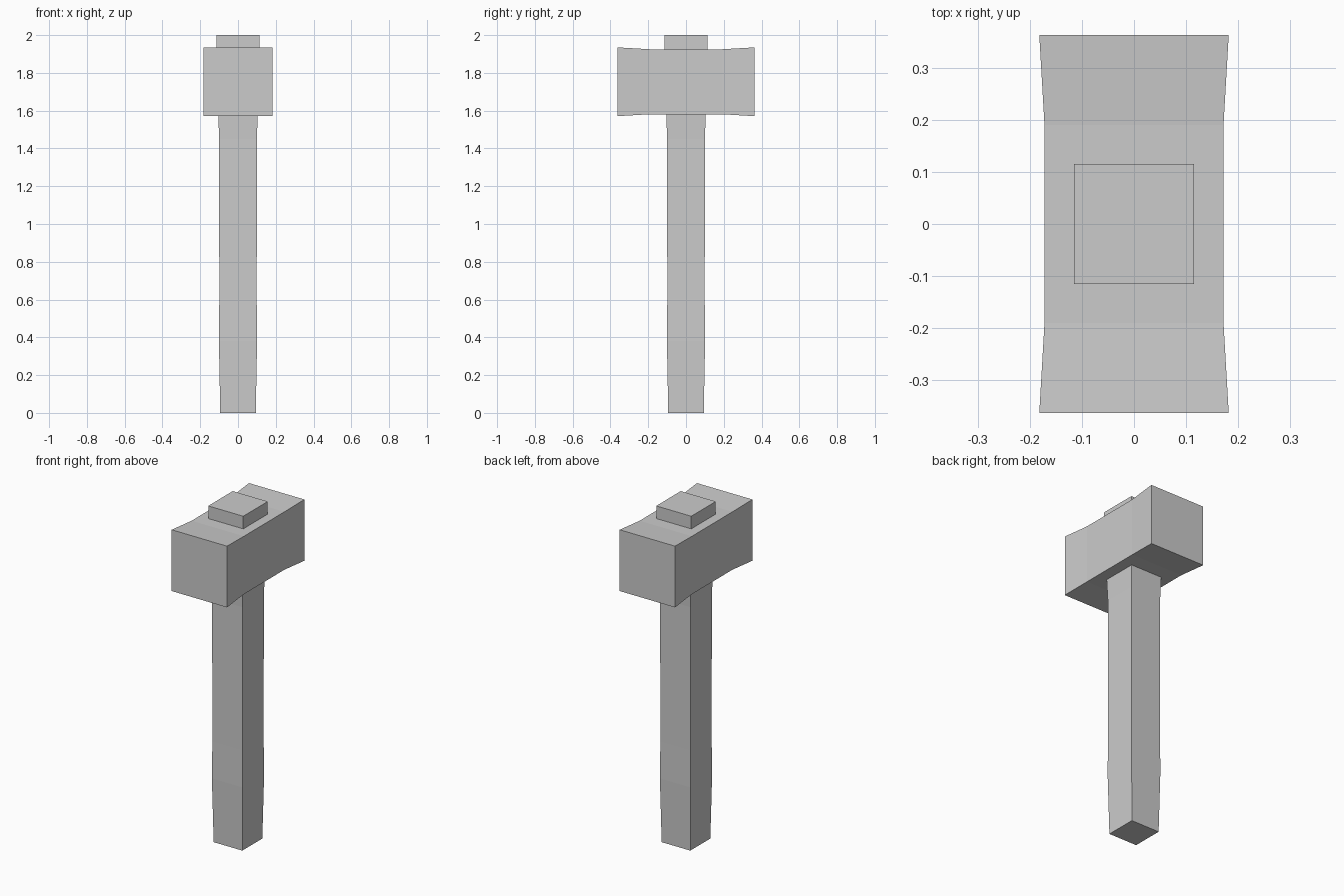
import bpy, bmesh

if "Cube" in bpy.data.objects:
    bpy.data.objects.remove(bpy.data.objects["Cube"])


def loft(name, rings):
    """Bridge a list of four-cornered rings into a closed, flat-shaded solid."""
    bm = bmesh.new()
    loops = [[bm.verts.new(p) for p in ring] for ring in rings]
    for a, b in zip(loops, loops[1:]):
        for i in range(4):
            j = (i + 1) % 4
            bm.faces.new((a[i], a[j], b[j], b[i]))
    bm.faces.new(loops[0])
    bm.faces.new(loops[-1])
    bmesh.ops.recalc_face_normals(bm, faces=bm.faces)
    mesh = bpy.data.meshes.new(name)
    bm.to_mesh(mesh)
    bm.free()
    obj = bpy.data.objects.new(name, mesh)
    bpy.context.collection.objects.link(obj)
    return obj


CORNERS = [(-1, -1), (1, -1), (1, 1), (-1, 1)]

# Square handle, slightly tapered, passing through the head: (z, half width)
handle_profile = [(0, 0.094), (0.38, 0.101), (0.6, 0.099), (1.45, 0.1),
                  (1.6, 0.105), (1.9, 0.115), (2.0, 0.115)]
loft("handle", [[(u * r, v * r, z) for u, v in CORNERS]
                for z, r in handle_profile])

# Hammer head, flaring towards both striking faces: (y, half size)
head_profile = [(-0.363, 0.182), (-0.19, 0.172), (0.19, 0.172), (0.363, 0.182)]
loft("hammer_head", [[(u * r, y, 1.753 + v * r) for u, v in CORNERS]
                     for y, r in head_profile])
